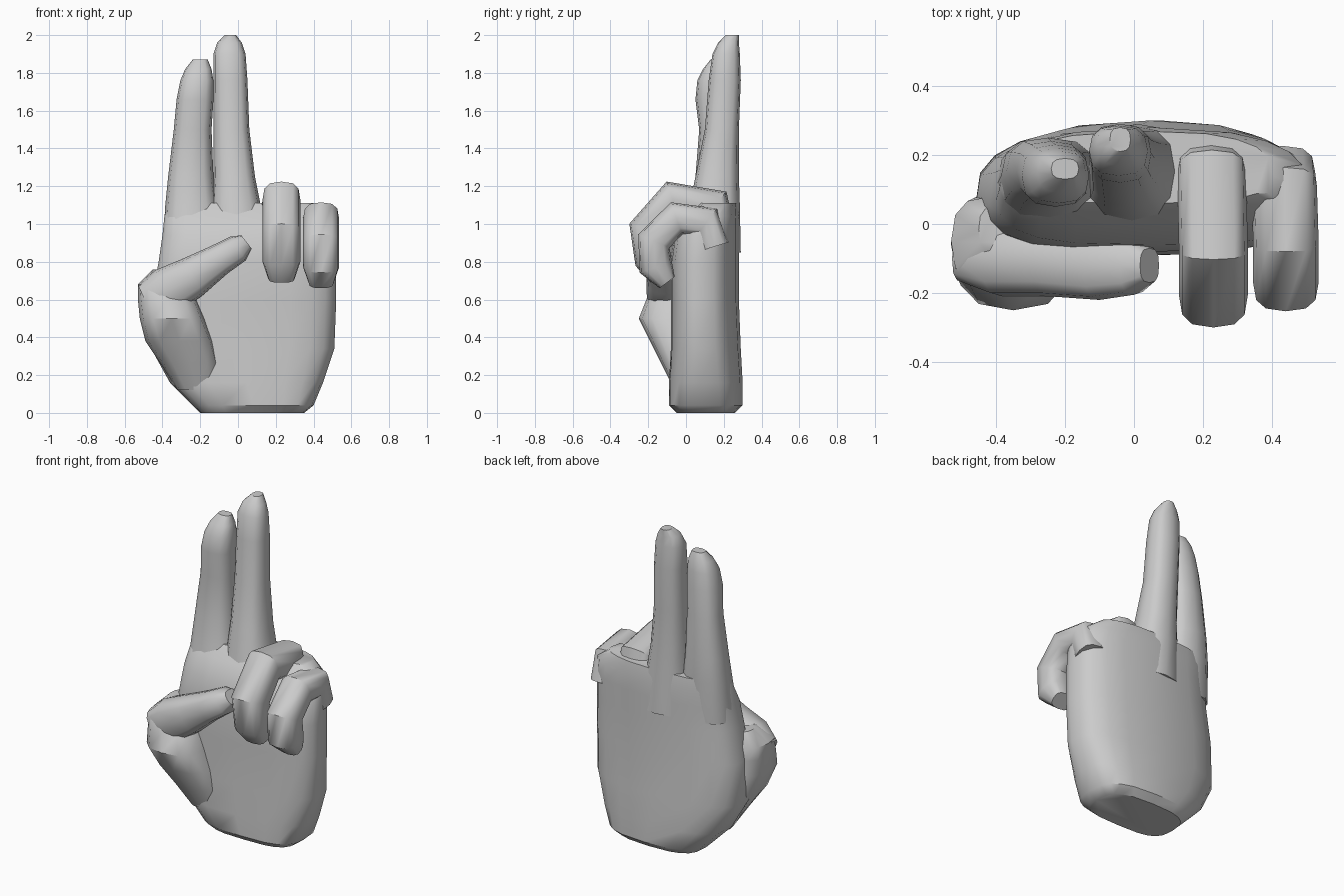
import bpy
import bmesh
import math
from mathutils import Vector

cube = bpy.data.objects.get("Cube")
if cube:
    bpy.data.objects.remove(cube, do_unlink=True)

GREY = (0.6, 0.6, 0.6, 1)
mat = bpy.data.materials.new("plain grey")
mat.use_nodes = True
mat.diffuse_color = GREY
mat.node_tree.nodes["Principled BSDF"].inputs["Base Color"].default_value = GREY


def outline(sides, power):
    """Unit superellipse: round at power 2, boxier above."""
    points = []
    for i in range(sides):
        a = math.tau * i / sides
        c, s = math.cos(a), math.sin(a)
        points.append((math.copysign(abs(c) ** (2 / power), c),
                       math.copysign(abs(s) ** (2 / power), s)))
    return points


def skin(name, rings, bend=None):
    """Join a stack of rings into a closed, softly shaded part."""
    bm = bmesh.new()
    loops = [[bm.verts.new(p) for p in ring] for ring in rings]
    count = len(loops[0])
    for low, high in zip(loops, loops[1:]):
        for i in range(count):
            j = (i + 1) % count
            bm.faces.new((low[i], low[j], high[j], high[i]))
    bm.faces.new(loops[0][::-1])
    bm.faces.new(loops[-1])
    if bend:
        for v in bm.verts:
            bend(v.co)
    bmesh.ops.recalc_face_normals(bm, faces=bm.faces)
    mesh = bpy.data.meshes.new(name)
    bm.to_mesh(mesh)
    bm.free()
    mesh.materials.append(mat)
    obj = bpy.data.objects.new(name, mesh)
    bpy.context.collection.objects.link(obj)
    bpy.ops.object.select_all(action="DESELECT")
    bpy.context.view_layer.objects.active = obj
    obj.select_set(True)
    bpy.ops.object.shade_smooth_by_angle(angle=math.radians(42))
    return obj


def stack(name, levels, sides=12, power=2.6, bend=None):
    """Level sections: z, left edge, right edge, front edge, back edge."""
    rings = []
    for z, x0, x1, y0, y1 in levels:
        rings.append([((x0 + x1 + u * (x1 - x0)) / 2,
                       (y0 + y1 + v * (y1 - y0)) / 2, z)
                      for u, v in outline(sides, power)])
    return skin(name, rings, bend)


def tube(name, path, side, sides=12, power=2.8):
    """Sections square to a path: centre, half size along side, half size across."""
    centres = [Vector(p) for p, _, _ in path]
    rings = []
    for i, (p, a, b) in enumerate(path):
        ahead = centres[min(i + 1, len(path) - 1)]
        behind = centres[max(i - 1, 0)]
        across = (ahead - behind).normalized().cross(side).normalized()
        rings.append([centres[i] + side * (a * u) + across * (b * v)
                      for u, v in outline(sides, power)])
    return skin(name, rings)


def arch_back(co):
    # The back of the hand curves forward at its edges
    if co.y > 0.1:
        co.y -= 0.2 * (co.x - 0.05) ** 2


# Palm
stack("palm", [
    (0.0, -0.2, 0.35, -0.05, 0.26),
    (0.04, -0.24, 0.4, -0.09, 0.3),
    (0.16, -0.36, 0.45, -0.09, 0.3),
    (0.34, -0.46, 0.51, -0.08, 0.29),
    (0.6, -0.46, 0.52, -0.08, 0.28),
    (0.8, -0.42, 0.52, -0.08, 0.28),
    (0.94, -0.4, 0.52, -0.06, 0.28),
    (1.04, -0.39, 0.5, 0.0, 0.28),
    (1.11, -0.37, 0.4, 0.06, 0.27),
], sides=20, power=3.4, bend=arch_back)

# Fleshy base of the thumb
stack("thumb_base", [
    (0.12, -0.32, -0.1, -0.06, 0.1),
    (0.26, -0.41, -0.1, -0.13, 0.12),
    (0.38, -0.49, -0.13, -0.19, 0.12),
    (0.5, -0.52, -0.18, -0.25, 0.1),
    (0.6, -0.53, -0.22, -0.21, 0.09),
    (0.68, -0.53, -0.3, -0.18, 0.08),
    (0.76, -0.45, -0.36, -0.08, 0.05),
])

# Thumb folded across the palm
tube("thumb", [
    ((-0.49, -0.1, 0.59), 0.07, 0.09),
    ((-0.38, -0.1, 0.64), 0.11, 0.13),
    ((-0.24, -0.1, 0.72), 0.11, 0.11),
    ((-0.1, -0.12, 0.81), 0.1, 0.085),
    ((0.0, -0.12, 0.87), 0.085, 0.075),
    ((0.045, -0.12, 0.905), 0.05, 0.045),
], Vector((0, 1, 0)))

# Two raised fingers
stack("index_finger", [
    (0.85, -0.4, -0.08, -0.02, 0.24),
    (1.1, -0.385, -0.11, 0.03, 0.25),
    (1.25, -0.37, -0.13, 0.05, 0.25),
    (1.5, -0.34, -0.14, 0.07, 0.24),
    (1.66, -0.325, -0.13, 0.05, 0.23),
    (1.76, -0.305, -0.13, 0.06, 0.22),
    (1.82, -0.28, -0.14, 0.09, 0.21),
    (1.87, -0.24, -0.16, 0.13, 0.19),
])
stack("middle_finger", [
    (0.85, -0.15, 0.17, -0.03, 0.29),
    (1.1, -0.14, 0.12, 0.02, 0.285),
    (1.25, -0.13, 0.09, 0.05, 0.28),
    (1.5, -0.13, 0.06, 0.1, 0.28),
    (1.76, -0.13, 0.05, 0.12, 0.29),
    (1.9, -0.13, 0.04, 0.14, 0.285),
    (1.96, -0.11, 0.02, 0.17, 0.28),
    (2.0, -0.07, -0.01, 0.21, 0.28),
])

# Two curled fingers
for name, x, lean, width, joints in [
    ("ring_finger", 0.22, 0.01, 0.1, [
        (0.18, 0.9, 0.09), (0.14, 1.09, 0.11), (-0.07, 1.13, 0.1),
        (-0.205, 0.97, 0.1), (-0.18, 0.8, 0.09), (-0.14, 0.71, 0.05)]),
    ("little_finger", 0.43, 0.01, 0.095, [
        (0.15, 0.88, 0.08), (0.11, 1.01, 0.09), (-0.05, 1.03, 0.09),
        (-0.17, 0.91, 0.09), (-0.16, 0.77, 0.09), (-0.1, 0.69, 0.05)]),
]:
    path = []
    for i, (y, z, r) in enumerate(joints):
        tip = i == len(joints) - 1
        path.append(((x + lean * min(i, 2) / 2, y, z),
                     width * (0.7 if tip else 1), r))
    tube(name, path, Vector((1, 0, 0)))
